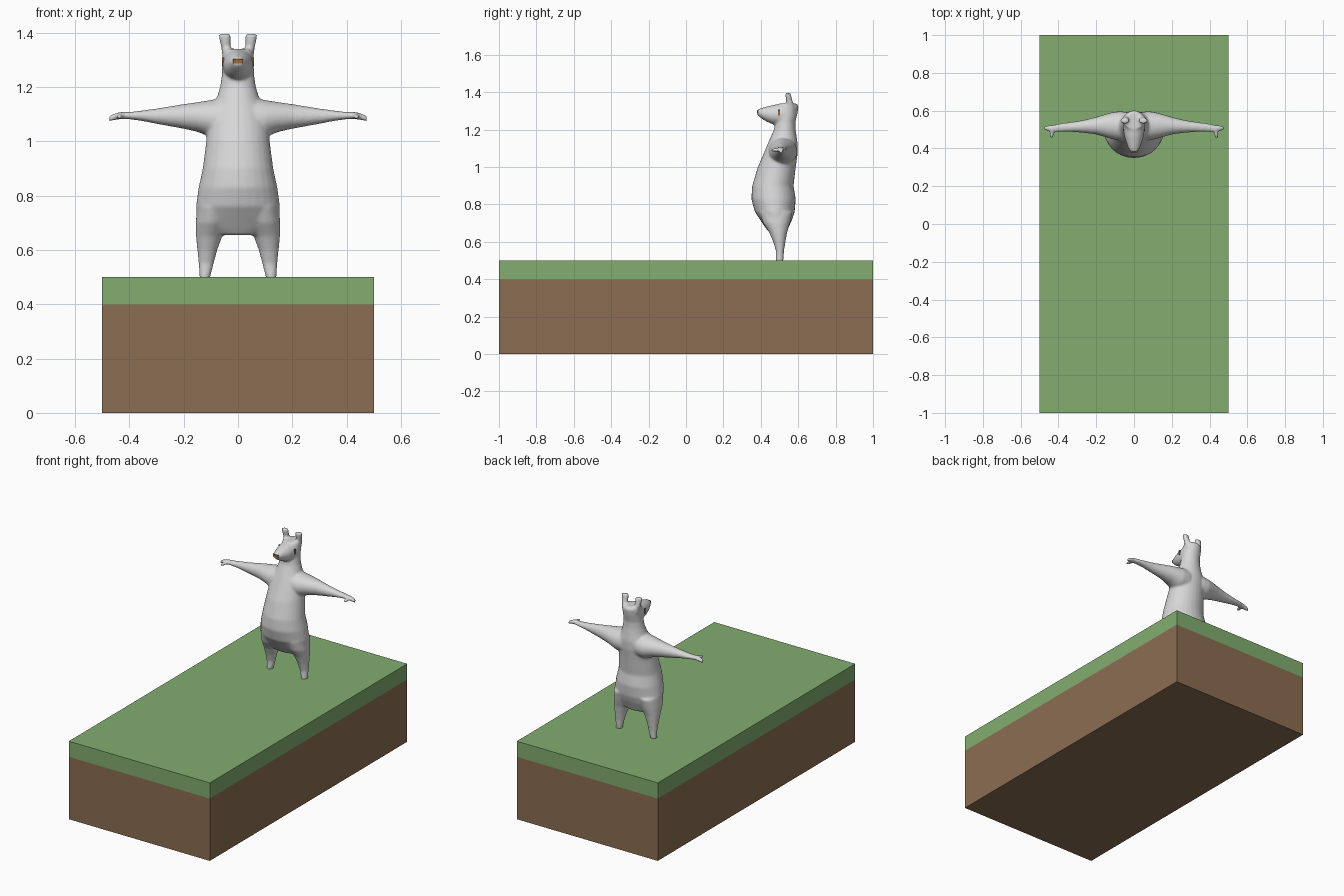
import bpy, bmesh, math
from mathutils import Vector


def material(name, rgb):
    m = bpy.data.materials.new(name)
    m.diffuse_color = (*rgb, 1)
    return m


GRASS = material("grass green", (0.223, 0.423, 0.162))
SOIL = material("soil brown", (0.262, 0.153, 0.084))
FUR = material("light grey", (0.68, 0.68, 0.68))
NOSE = material("nose brown", (0.33, 0.14, 0.04))


def finish(name, bm, mat):
    bmesh.ops.recalc_face_normals(bm, faces=bm.faces)
    me = bpy.data.meshes.new(name)
    bm.to_mesh(me)
    bm.free()
    me.materials.append(mat)
    ob = bpy.data.objects.new(name, me)
    bpy.context.collection.objects.link(ob)
    return ob


def box(name, lo, hi, mat):
    bm = bmesh.new()
    bmesh.ops.create_cube(bm, size=1)
    for v in bm.verts:
        v.co = Vector([(a + b) / 2 + c * (b - a) for a, b, c in zip(lo, hi, v.co)])
    return finish(name, bm, mat)


def loft(bm, axis, rows, side=1, n=28):
    """Elliptical rings along an axis; row = position, then min/max of the other two axes."""
    others = [i for i in range(3) if i != axis]
    rings = []
    for t, a0, a1, b0, b1 in rows:
        ring = []
        for k in range(n):
            ang = 2 * math.pi * k / n
            co = [0, 0, 0]
            co[axis] = t
            co[others[0]] = (a0 + a1) / 2 + (a1 - a0) / 2 * math.cos(ang)
            co[others[1]] = (b0 + b1) / 2 + (b1 - b0) / 2 * math.sin(ang)
            co[0] *= side
            ring.append(bm.verts.new(co))
        rings.append(ring)
    for r, s in zip(rings, rings[1:]):
        for k in range(n):
            bm.faces.new((r[k], r[(k + 1) % n], s[(k + 1) % n], s[k]))
    bm.faces.new(rings[0])
    bm.faces.new(rings[-1])


# Ground block
box("soil_block", (-0.5, -1, 0), (0.5, 1, 0.4), SOIL)
box("grass_layer", (-0.5, -1, 0.4), (0.5, 1, 0.5), GRASS)

# Profiles of the animal
torso = [(z, -w, w, y0, y1) for z, w, y0, y1 in (
    (0.655, 0.09, 0.44, 0.54), (0.68, 0.13, 0.422, 0.55), (0.72, 0.154, 0.395, 0.568),
    (0.76, 0.155, 0.368, 0.581), (0.83, 0.145, 0.349, 0.587), (0.90, 0.130, 0.354, 0.575),
    (1.00, 0.117, 0.384, 0.587), (1.07, 0.112, 0.414, 0.597), (1.12, 0.098, 0.435, 0.598),
    (1.16, 0.078, 0.452, 0.592), (1.20, 0.066, 0.470, 0.586), (1.24, 0.060, 0.478, 0.585),
    (1.29, 0.058, 0.480, 0.597), (1.325, 0.056, 0.490, 0.602), (1.340, 0.048, 0.500, 0.592))]
snout = [(y, -w, w, z0, z1) for y, w, z0, z1 in (
    (0.380, 0.020, 1.280, 1.306), (0.400, 0.030, 1.262, 1.314), (0.430, 0.041, 1.243, 1.323),
    (0.460, 0.050, 1.230, 1.331), (0.500, 0.057, 1.222, 1.338), (0.550, 0.056, 1.240, 1.340))]
leg = [(0.492, 0.104, 0.142, 0.479, 0.521), (0.55, 0.089, 0.145, 0.481, 0.524),
       (0.60, 0.076, 0.150, 0.466, 0.532), (0.65, 0.058, 0.155, 0.445, 0.541),
       (0.70, 0.035, 0.156, 0.412, 0.556), (0.76, 0.020, 0.150, 0.39, 0.57)]
arm = [(0.05, 0.44, 0.595, 1.010, 1.160), (0.10, 0.445, 0.595, 1.015, 1.152),
       (0.15, 0.460, 0.582, 1.035, 1.144), (0.20, 0.474, 0.567, 1.046, 1.137),
       (0.25, 0.481, 0.554, 1.055, 1.129), (0.30, 0.486, 0.544, 1.064, 1.121),
       (0.35, 0.488, 0.538, 1.074, 1.114), (0.40, 0.488, 0.532, 1.081, 1.108),
       (0.43, 0.486, 0.524, 1.081, 1.109), (0.455, 0.492, 0.522, 1.078, 1.103),
       (0.474, 0.496, 0.518, 1.072, 1.094)]
thumb = [(0.456, 0.428, 0.446, 1.080, 1.097), (0.505, 0.418, 0.446, 1.083, 1.105)]
ear = [(1.30, 0.028, 0.056, 0.530, 0.580), (1.34, 0.029, 0.061, 0.536, 0.575),
       (1.37, 0.026, 0.068, 0.533, 0.565), (1.396, 0.026, 0.073, 0.530, 0.560)]

# Body, fused into one smooth skin
bm = bmesh.new()
loft(bm, 2, torso)
loft(bm, 1, snout)
for s in (-1, 1):
    loft(bm, 2, leg, s)
    loft(bm, 0, arm, s)
    loft(bm, 1, thumb, s)
    loft(bm, 2, ear, s)
body = finish("animal_body", bm, FUR)
remesh = body.modifiers.new("fuse", 'REMESH')
remesh.mode = 'VOXEL'
remesh.voxel_size = 0.006
remesh.use_smooth_shade = True
smooth = body.modifiers.new("soften", 'SMOOTH')
smooth.factor = 0.5
smooth.iterations = 10

# Nose and eye plates
box("nose", (-0.018, 0.379, 1.286), (0.018, 0.388, 1.303), NOSE)
for s, name in ((-1, "left_eye"), (1, "right_eye")):
    x0, x1 = sorted((s * 0.052, s * 0.0595))
    box(name, (x0, 0.493, 1.276), (x1, 0.502, 1.308), NOSE)
